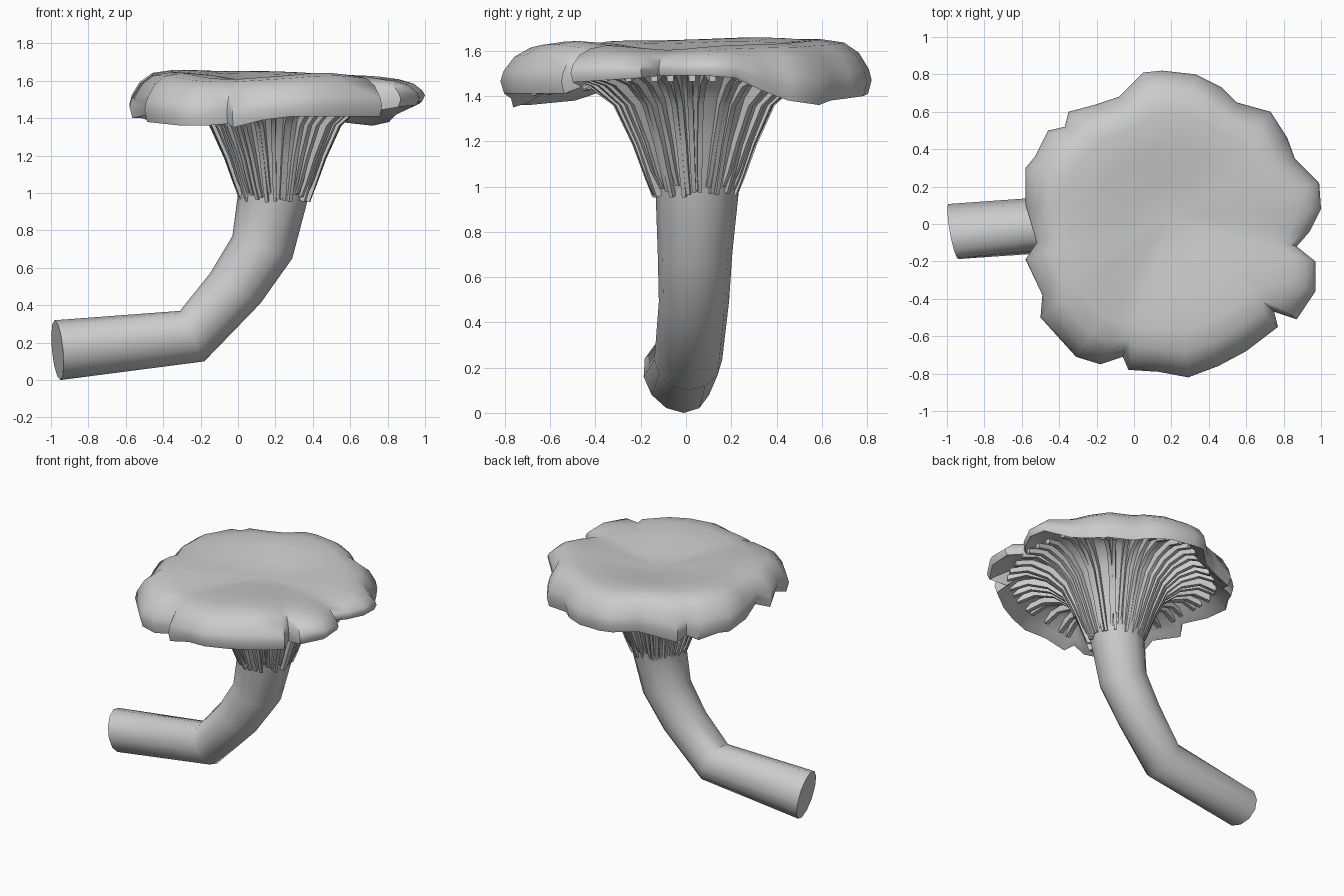
import bpy, bmesh, math, random
from mathutils import Vector

random.seed(4)
if "Cube" in bpy.data.objects:
    bpy.data.objects.remove(bpy.data.objects["Cube"], do_unlink=True)

# One flat grey for the whole mushroom
grey = bpy.data.materials.new("pale grey")
grey.use_nodes = True
grey.diffuse_color = (0.6, 0.6, 0.6, 1)
grey.node_tree.nodes["Principled BSDF"].inputs["Base Color"].default_value = (0.6, 0.6, 0.6, 1)

AXIS = Vector((0.2, 0.04, 0))


def finish(bm, name, angle):
    bmesh.ops.recalc_face_normals(bm, faces=bm.faces)
    mesh = bpy.data.meshes.new(name)
    bm.to_mesh(mesh)
    bm.free()
    obj = bpy.data.objects.new(name, mesh)
    bpy.context.collection.objects.link(obj)
    mesh.materials.append(grey)
    bpy.ops.object.select_all(action='DESELECT')
    obj.select_set(True)
    bpy.context.view_layer.objects.active = obj
    bpy.ops.object.shade_smooth_by_angle(angle=math.radians(angle))


def loft(bm, rings, cap_start=False, cap_end=False):
    """Skin a list of closed rings of points."""
    loops = [[bm.verts.new(p) for p in ring] for ring in rings]
    n = len(loops[0])
    for a, b in zip(loops, loops[1:]):
        for i in range(n):
            j = (i + 1) % n
            bm.faces.new((a[i], a[j], b[j], b[i]))
    if cap_start:
        bm.faces.new(loops[0])
    if cap_end:
        bm.faces.new(loops[-1])
    return loops


# Bent stem: upper x, upper z, lower x, lower z, centre y, half width, twist of the cut
sections = [
    (-.98, .32, -.95, .0, -.04, .147, -.03),
    (-.31, .37, -.18, .10, .01, .15, 0),
    (-.15, .57, .12, .41, .035, .155, 0),
    (-.03, .77, .29, .65, .04, .165, 0),
    (.0, 1.0, .38, .99, .05, .185, 0),
    (-.04, 1.2, .43, 1.2, .05, .235, 0),
]
SIDES = 12
rings = []
for ux, uz, lx, lz, cy, half, twist in sections:
    mid = Vector(((ux + lx) / 2, cy, (uz + lz) / 2))
    up = Vector(((ux - lx) / 2, twist, (uz - lz) / 2))
    side = Vector((twist, half, 0))
    rings.append([mid + up * math.cos(a) + side * math.sin(a)
                  for a in (math.tau * i / SIDES for i in range(SIDES))])
bm = bmesh.new()
loft(bm, rings, cap_start=True)
finish(bm, "stem", 40)

# Ragged rim of the cap in hundredths: x, y, lower edge height above 1
rim = [
    (15, 82, 41), (5, 81, 42), (-8, 68, 41), (-20, 64, 39), (-35, 60, 37),
    (-37, 52, 40), (-46, 50, 38), (-53, 36, 40), (-58, 30, 40), (-58, 10, 42),
    (-52, -10, 44), (-58, -19, 40), (-49, -38, 42), (-50, -50, 38),
    (-31, -71, 36), (-18, -75, 36), (-6, -71, 37), (-3, -78, 35),
    (13, -79, 39), (29, -82, 41), (45, -76, 41), (60, -68, 41), (77, -55, 41),
    (75, -47, 44), (87, -51, 46), (97, -36, 47), (97, -20, 48), (87, -12, 49),
    (94, -4, 49), (100, 8, 49), (99, 22, 48), (86, 35, 42), (82, 46, 38),
    (73, 60, 36), (55, 65, 38), (47, 73, 39), (33, 80, 40),
]
polar = []
for x, y, z in rim:
    d = Vector((x / 100, y / 100, 0)) - AXIS
    polar.append((math.atan2(d.y, d.x), d.length, 1 + z / 100))
polar.sort()
MEAN = sum(p[1] for p in polar) / len(polar)


def rim_at(angle):
    """Interpolated rim radius and lower edge height."""
    angle = (angle + math.pi) % math.tau - math.pi
    closed = [(polar[-1][0] - math.tau, *polar[-1][1:])] + polar
    closed.append((polar[0][0] + math.tau, *polar[0][1:]))
    for p, q in zip(closed, closed[1:]):
        if p[0] <= angle <= q[0]:
            f = (angle - p[0]) / (q[0] - p[0])
            return p[1] + (q[1] - p[1]) * f, p[2] + (q[2] - p[2]) * f


def soft_radius(angle):
    """Rim radius with the small notches averaged away."""
    return sum(rim_at(angle + k * .08)[0] for k in range(-4, 5)) / 9


def crest(a):
    """Height of the cap's raised border, with broad dips and one bump."""
    waves = ((-2.05, .35, -.03), (-.2, .22, -.015), (-1.1, .3, .025))
    folds = sum(h * math.exp(-((a - n) / w) ** 2) for n, w, h in waves)
    return (1.637 - .015 * math.cos(a) + .018 * math.sin(a)
            + .15 * (soft_radius(a) - MEAN) + folds)


def cap_ring(t, height, ragged=1.0):
    ring = []
    for a, r, low in polar:
        soft = soft_radius(a)
        # inner rings forget the ragged rim and then become round
        base = MEAN + (soft - MEAN) * min(1, ragged * 2)
        radius = t * (base + (r - soft) * ragged)
        ring.append(AXIS + Vector((radius * math.cos(a), radius * math.sin(a),
                                   height(crest(a), low))))
    return ring


# Cap: dished top, rolled rim, then the underside running down into the trumpet
HUB = 1.58
rings = [
    cap_ring(.25, lambda c, l: HUB + (c - HUB) * .35, .1),
    cap_ring(.5, lambda c, l: HUB + (c - HUB) * .8, .3),
    cap_ring(.72, lambda c, l: c, .5),
    cap_ring(.85, lambda c, l: c - .015, .7),
    cap_ring(.93, lambda c, l: c * .75 + l * .25, .9),
    cap_ring(.985, lambda c, l: c * .45 + l * .55),
    cap_ring(1, lambda c, l: c * .25 + l * .75),
    cap_ring(.98, lambda c, l: l),
    cap_ring(.92, lambda c, l: l + .03),
    cap_ring(.8, lambda c, l: c * .5 + l * .5, .7),
    cap_ring(.67, lambda c, l: 1.52, .4),
    cap_ring(.54, lambda c, l: 1.49, .2),
    cap_ring(.41, lambda c, l: 1.39, 0),
    cap_ring(.31, lambda c, l: 1.2, 0),
    cap_ring(.225, lambda c, l: .99, 0),
]
bm = bmesh.new()
loops = loft(bm, rings)
hub = bm.verts.new(AXIS + Vector((0, 0, HUB)))
for i, v in enumerate(loops[0]):
    bm.faces.new((hub, v, loops[0][(i + 1) % len(polar)]))
finish(bm, "cap", 50)

# Gills: thin blades following the trumpet; (root radius, root z, edge radius, edge z)
blade = [
    (.16, .99, .19, .98), (.19, 1.06, .222, 1.05), (.23, 1.2, .275, 1.19),
    (.3, 1.38, .355, 1.36), (.41, 1.49, .455, 1.445), (.56, 1.53, .58, 1.485),
    (.69, 1.5, .69, 1.455),
]
GILLS = 44
bm = bmesh.new()
for g in range(GILLS):
    angle = math.tau * (g + random.uniform(-.25, .25)) / GILLS
    low = rim_at(angle)[1]
    radius = soft_radius(angle)
    sway = random.uniform(-.05, .05)
    drop = random.uniform(-.03, .03)
    rings = []
    for k, (r0, z0, r1, z1) in enumerate(blade):
        f = k / (len(blade) - 1)
        stretch = 1 + (radius / MEAN - 1) * f ** 2
        a = angle + sway * math.sin(f * math.pi)
        out = Vector((math.cos(a), math.sin(a), 0))
        across = Vector((-out.y, out.x, 0)) * (.009 + .006 * f)
        start = drop * (1 - f) ** 4
        tip = min(.01, low - 1.41) * f ** 3
        root = AXIS + out * r0 * stretch + Vector((0, 0, z0 + start))
        edge = AXIS + out * r1 * stretch + Vector((0, 0, z1 + start + tip))
        rings.append([root - across, root + across, edge + across, edge - across])
    loft(bm, rings, cap_start=True, cap_end=True)
finish(bm, "gills", 35)
